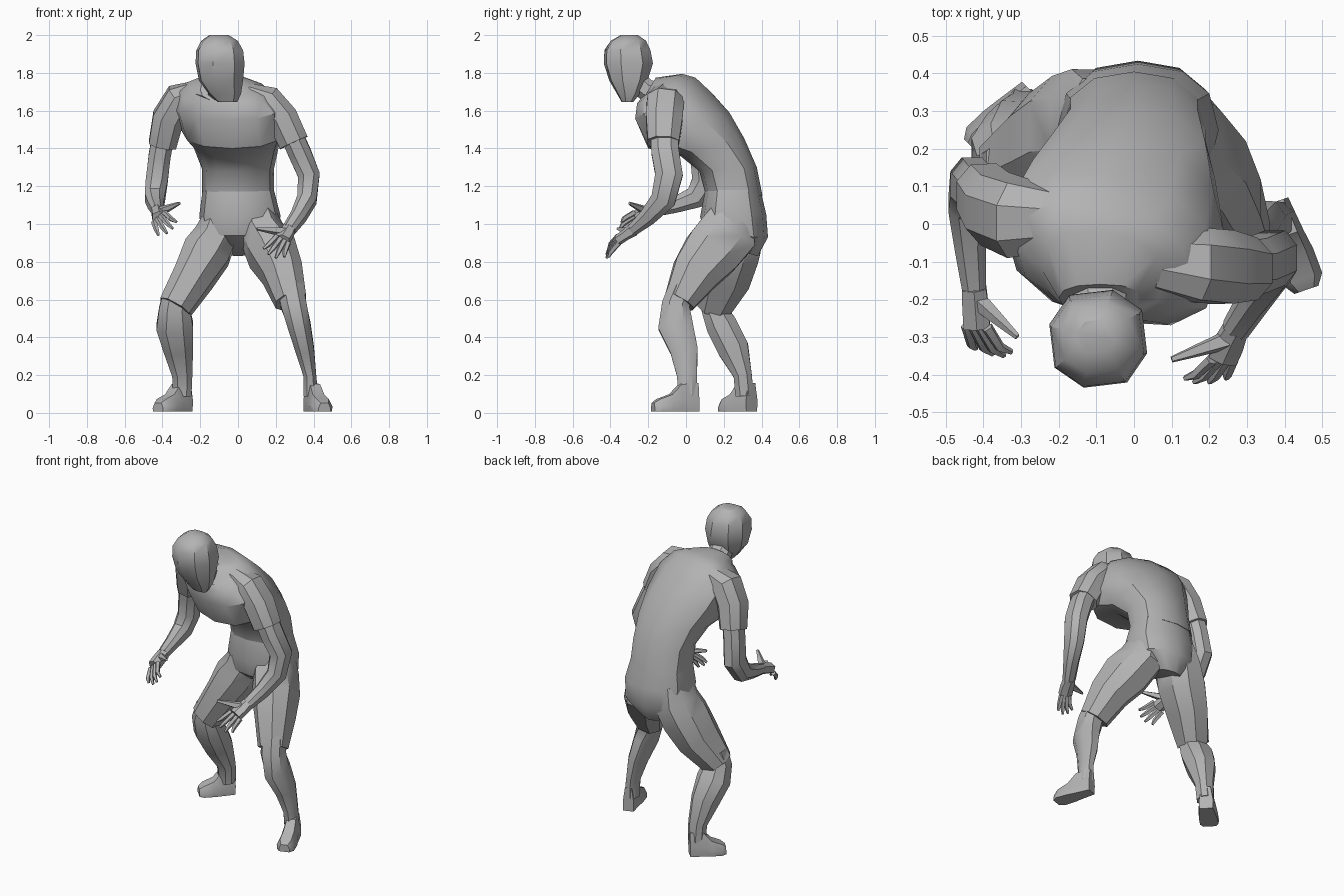
import bpy, bmesh, math
from mathutils import Vector

old = bpy.data.objects.get("Cube")
if old:
    bpy.data.objects.remove(old)

grey = bpy.data.materials.new("plain_grey")
grey.use_nodes = True
grey.diffuse_color = (0.45, 0.45, 0.45, 1)
grey.node_tree.nodes["Principled BSDF"].inputs["Base Color"].default_value = grey.diffuse_color


def soft(a):
    """Point on a slightly squared circle."""
    c, s = math.cos(a), math.sin(a)
    return math.copysign(abs(c) ** 0.85, c), math.copysign(abs(s) ** 0.85, s)


def loft(name, rings):
    """Skin a list of equal rings and cap both ends."""
    bm = bmesh.new()
    loops = [[bm.verts.new(p) for p in ring] for ring in rings]
    n = len(loops[0])
    for lo, hi in zip(loops, loops[1:]):
        for i in range(n):
            j = (i + 1) % n
            bm.faces.new((lo[i], lo[j], hi[j], hi[i]))
    bm.faces.new(loops[0])
    bm.faces.new(loops[-1])
    bmesh.ops.recalc_face_normals(bm, faces=bm.faces)
    mesh = bpy.data.meshes.new(name)
    bm.to_mesh(mesh)
    bm.free()
    mesh.materials.append(grey)
    obj = bpy.data.objects.new(name, mesh)
    bpy.context.collection.objects.link(obj)
    bpy.ops.object.select_all(action='DESELECT')
    obj.select_set(True)
    bpy.context.view_layer.objects.active = obj
    bpy.ops.object.shade_smooth_by_angle(angle=math.radians(35))
    return obj


def tube(name, stations, sides=8):
    """Limb along stations of (point, radius across, radius deep)."""
    pts = [Vector(s[0]) for s in stations]
    rings = []
    for k, (_, ra, rb) in enumerate(stations):
        t = (pts[min(k + 1, len(pts) - 1)] - pts[max(k - 1, 0)]).normalized()
        u = (Vector((1, 0, 0)) - t * t.x).normalized()
        v = t.cross(u)
        ring = []
        for i in range(sides):
            c, s = soft(math.tau * (i + 0.5) / sides)
            ring.append(pts[k] + (u * c * ra + v * s * rb) * 1.04)
        rings.append(ring)
    return loft(name, rings)


def body(name, sections, sides=12):
    """Trunk from sections of (centre x, back yz, front yz, half width, twist)."""
    rings = []
    for cx, back, front, hw, twist in sections:
        b, f = Vector(back), Vector(front)
        ring = []
        for i in range(sides):
            c, s = soft(math.tau * i / sides)
            yz = (b + f) / 2 + (b - f) / 2 * s
            ring.append((cx + hw * c, yz.x + twist * hw * c, yz.y))
        rings.append(ring)
    return loft(name, rings)


# Shirt and shorts
body("shirt", [
    (0, (.405, 1.15), (.10, 1.17), .19, 0),
    (0, (.375, 1.30), (.07, 1.28), .19, 0),
    (-.01, (.31, 1.45), (-.03, 1.36), .225, -.08),
    (-.03, (.23, 1.59), (-.20, 1.40), .27, -.15),
    (-.06, (.13, 1.70), (-.26, 1.55), .285, -.2),
    (-.08, (.05, 1.775), (-.25, 1.63), .235, -.2),
    (-.085, (-.02, 1.795), (-.24, 1.66), .165, -.1),
    (-.09, (-.16, 1.775), (-.235, 1.65), .11, 0)])
body("shorts_seat", [
    (0, (.39, 1.20), (.105, 1.20), .185, 0),
    (.01, (.425, 1.05), (.075, 1.04), .215, 0),
    (.01, (.434, .93), (.10, .94), .20, 0),
    (0, (.38, .83), (.16, .89), .09, 0)])
tube("left_shorts_leg", [
    ((.12, .25, 1.06), .08, .12), ((.125, .22, .95), .115, .16),
    ((.18, .135, .85), .13, .155), ((.235, .05, .74), .11, .13),
    ((.28, -.035, .59), .085, .085)])
tube("right_shorts_leg", [
    ((-.10, .26, 1.06), .08, .13), ((-.115, .265, .95), .115, .15),
    ((-.165, .245, .85), .13, .15), ((-.235, .21, .72), .11, .14),
    ((-.335, .15, .555), .09, .09)])

# Shins
tube("left_shin", [
    ((.275, -.02, .66), .07, .075), ((.295, -.055, .57), .07, .075),
    ((.325, -.055, .46), .062, .095), ((.355, -.01, .33), .05, .075),
    ((.38, .005, .20), .035, .055), ((.385, .01, .09), .04, .05)])
tube("right_shin", [
    ((-.32, .16, .64), .075, .07), ((-.335, .15, .55), .085, .07),
    ((-.335, .19, .46), .10, .085), ((-.315, .25, .34), .08, .085),
    ((-.295, .30, .20), .055, .05), ((-.295, .31, .09), .05, .05)])


# Shoes: box sections from heel to toe
def shoe(name, heel, toe, widths):
    heel, toe = Vector(heel), Vector(toe)
    d = toe - heel
    side = Vector((-d.y, d.x)).normalized()
    rings = []
    for t, w, h in zip((0, .38, .6, .88, 1), widths, (.15, .145, .09, .065, .045)):
        c = heel + d * t
        outline = ((-1, 0), (1, 0), (1.05, .4), (.65, 1), (-.65, 1), (-1.05, .4))
        rings.append([(c.x + side.x * w * a, c.y + side.y * w * a, .008 + h * b)
                      for a, b in outline])
    loft(name, rings)


shoe("left_shoe", (.378, .06), (.458, -.175), (.032, .042, .05, .052, .032))
shoe("right_shoe", (-.268, .348), (-.424, .197), (.04, .05, .055, .055, .038))

# Sleeves
tube("left_sleeve", [
    ((.05, -.10, 1.68), .06, .08), ((.16, -.11, 1.645), .085, .10),
    ((.235, -.115, 1.56), .085, .10), ((.295, -.12, 1.43), .082, .085)])
tube("right_sleeve", [
    ((-.21, .01, 1.70), .06, .08), ((-.31, .015, 1.66), .085, .105),
    ((-.37, .04, 1.56), .085, .10), ((-.40, .08, 1.42), .075, .085)])

# Arms
tube("left_arm", [
    ((.27, -.115, 1.50), .06, .075), ((.325, -.11, 1.38), .062, .075),
    ((.375, -.09, 1.26), .06, .075), ((.365, -.12, 1.13), .053, .068),
    ((.32, -.20, 1.04), .043, .048), ((.27, -.28, .97), .037, .033)])
tube("right_arm", [
    ((-.39, .07, 1.50), .06, .07), ((-.415, .09, 1.36), .06, .07),
    ((-.43, .105, 1.23), .06, .075), ((-.44, .05, 1.14), .055, .062),
    ((-.435, -.06, 1.10), .043, .043), ((-.425, -.17, 1.07), .033, .033)])


# Hands: palm, four bent fingers and a thumb
def hand(side, wrist, near, far, palm_size, tips, thumb):
    wrist, near, far = Vector(wrist), Vector(near), Vector(far)
    mid = (near + far) / 2
    tube(side + "_palm", [(wrist, .035, .035), (wrist.lerp(mid, .5), *palm_size),
                          (mid, *palm_size)], 6)
    for i, tip in enumerate(tips):
        tip = Vector(tip)
        root = near.lerp(far, i / 3)
        joint = root.lerp(tip, .5) + (mid - wrist) * .2
        tube(f"{side}_finger_{i + 1}", [(root, .015, .015), (joint, .013, .013),
                                        (tip, .007, .007)], 5)
    base = wrist.lerp(near, .35)
    thumb = Vector(thumb)
    tube(side + "_thumb", [(base, .025, .025), (base.lerp(thumb, .55), .016, .016),
                           (thumb, .008, .008)], 5)


hand("left", (.27, -.28, .97), (.205, -.36, .935), (.265, -.355, .90), (.042, .028),
     [(.135, -.41, .87), (.16, -.42, .84), (.20, -.42, .82), (.245, -.41, .825)],
     (.10, -.36, .975))
hand("right", (-.425, -.17, 1.07), (-.39, -.275, 1.06), (-.445, -.27, 1.01), (.038, .033),
     [(-.325, -.34, 1.01), (-.345, -.35, .975), (-.375, -.345, .95), (-.42, -.33, .94)],
     (-.31, -.30, 1.11))

# Neck and head
tube("neck", [((-.09, -.14, 1.69), .08, .06), ((-.09, -.21, 1.71), .07, .06),
              ((-.09, -.28, 1.77), .065, .06)])
skull = [(1.645, -.055, -.31, .05, .03), (1.69, -.07, -.305, .085, .06),
         (1.76, -.09, -.305, .115, .10), (1.85, -.095, -.305, .128, .128),
         (1.92, -.097, -.31, .122, .12), (1.97, -.098, -.305, .095, .092),
         (2.0, -.10, -.30, .05, .045)]
rings = []
for z, cx, cy, rx, ry in skull:
    corners = [soft(math.tau * i / 8 + .55) for i in range(8)]
    rings.append([(cx + rx * c * 1.04, cy + ry * s * 1.04, z) for c, s in corners])
loft("head", rings)
